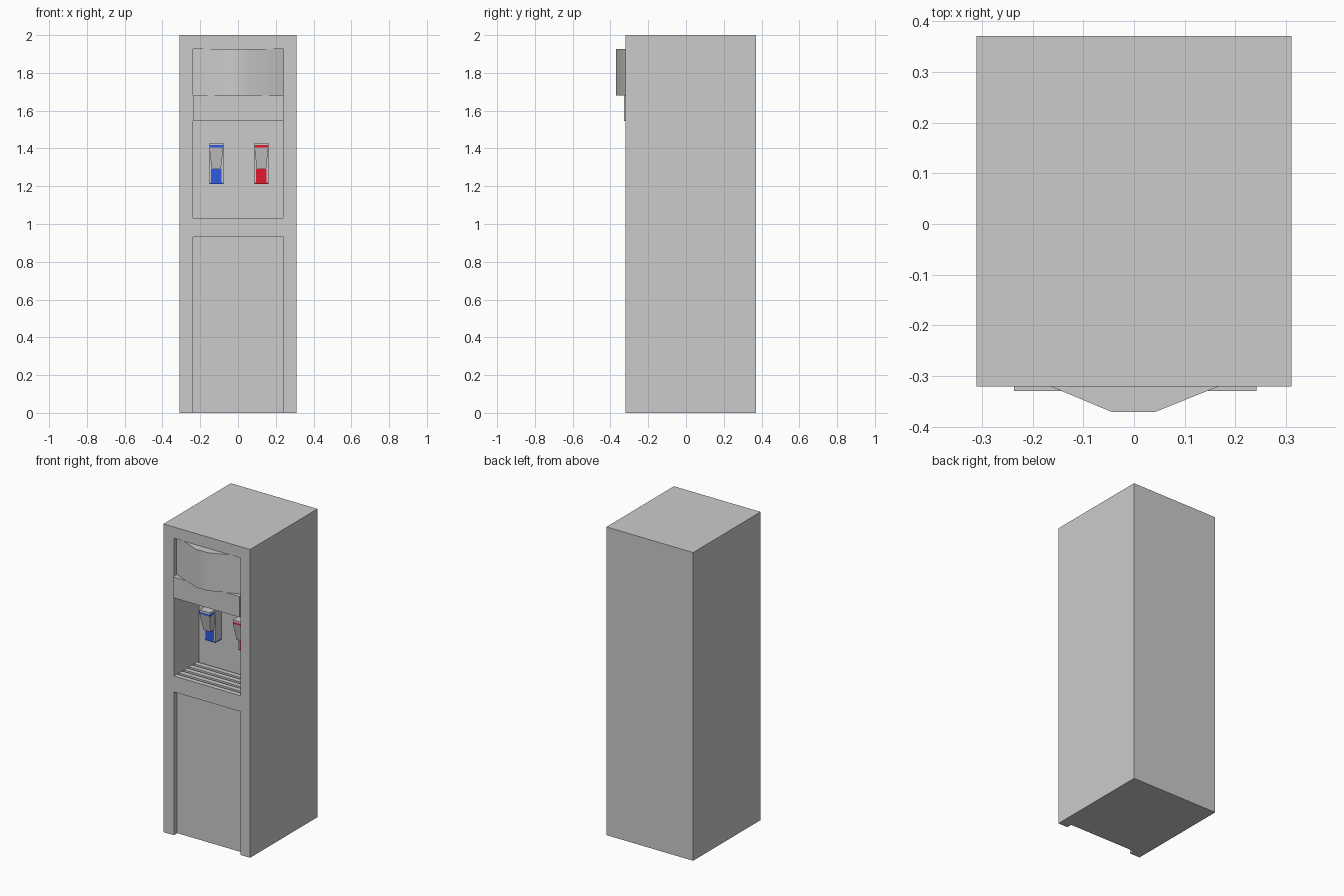
import bpy, bmesh, math

if "Cube" in bpy.data.objects:
    bpy.data.objects.remove(bpy.data.objects["Cube"])

X0, X1 = -0.237, 0.242        # sides of the front openings
FRONT, BACK = -0.32, 0.371    # cabinet faces
WALL = -0.06                  # rear wall of the dispensing alcove


def material(name, rgb):
    m = bpy.data.materials.new(name)
    m.diffuse_color = (*rgb, 1)
    m.use_nodes = True
    m.node_tree.nodes["Principled BSDF"].inputs["Base Color"].default_value = m.diffuse_color
    return m


def from_bmesh(name, bm, mat=None):
    bmesh.ops.recalc_face_normals(bm, faces=bm.faces)
    me = bpy.data.meshes.new(name)
    bm.to_mesh(me)
    bm.free()
    ob = bpy.data.objects.new(name, me)
    bpy.context.collection.objects.link(ob)
    if mat:
        me.materials.append(mat)
    return ob


def loft(name, lower, upper, mat=None):
    """Closed solid between two matching rings of points."""
    bm = bmesh.new()
    a = [bm.verts.new(p) for p in lower]
    b = [bm.verts.new(p) for p in upper]
    n = len(a)
    bm.faces.new(a)
    bm.faces.new(b)
    for i in range(n):
        j = (i + 1) % n
        bm.faces.new((a[i], a[j], b[j], b[i]))
    return from_bmesh(name, bm, mat)


def ring(x0, x1, y0, y1, z):
    return [(x0, y0, z), (x1, y0, z), (x1, y1, z), (x0, y1, z)]


def box(name, x0, x1, y0, y1, z0, z1, mat=None):
    return loft(name, ring(x0, x1, y0, y1, z0), ring(x0, x1, y0, y1, z1), mat)


def select_only(ob):
    bpy.ops.object.select_all(action='DESELECT')
    ob.select_set(True)
    bpy.context.view_layer.objects.active = ob


def cut(target, *dims):
    cutter = box("cutter", *dims)
    cutter.hide_render = True
    mod = target.modifiers.new("opening", 'BOOLEAN')
    mod.operation, mod.solver, mod.object = 'DIFFERENCE', 'EXACT', cutter
    select_only(target)
    bpy.ops.object.modifier_apply(modifier=mod.name)
    bpy.data.objects.remove(cutter)


# Cabinet with recessed door, alcove and panel pocket
cabinet = box("cabinet", -0.311, 0.311, FRONT, BACK, 0, 2)
cut(cabinet, X0, X1, -0.5, -0.285, -0.1, 0.93)
cut(cabinet, X0, X1, -0.5, WALL, 1.01, 1.545)
cut(cabinet, X0, X1, -0.5, -0.28, 1.68, 1.927)

# Bulging top panel
profile = [(X0, -0.275), (X0, -0.29), (-0.043, -0.371), (0.041, -0.371),
           (X1, -0.29), (X1, -0.275)]
panel = loft("top_panel", [(x, y, 1.68) for x, y in profile],
             [(x, y, 1.927) for x, y in profile])
select_only(panel)
bpy.ops.object.shade_smooth_by_angle(angle=math.radians(30))

# Raised fascia above the alcove
box("fascia", X0, X1, -0.329, -0.31, 1.545, 1.68)

# Drip tray: slats lying across the alcove floor
SLATS, PITCH = 5, 0.052
for i in range(SLATS):
    y = FRONT + i * PITCH
    box(f"tray_slat_{i + 1}", X0, X1, y, y + 0.032, 1.005, 1.033)

# Cold and hot taps
blue = material("blue", (0.03, 0.1, 0.75))
red = material("red", (0.75, 0.01, 0.03))
for label, cx, mat in (("cold", -0.115, blue), ("hot", 0.124, red)):
    h = 0.037
    box(label + "_tap_mount", cx - h, cx + h, -0.12, WALL + 0.005, 1.22, 1.43)
    box(label + "_tap_foot", cx - h, cx + h, -0.12, WALL + 0.005, 1.213, 1.22, mat)
    box(label + "_tap_pad", cx - 0.028, cx + 0.028, -0.124, -0.115, 1.218, 1.292, mat)
    box(label + "_tap_cap", cx - h, cx + h, -0.177, -0.115, 1.417, 1.43)
    box(label + "_tap_stripe", cx - h, cx + h, -0.177, -0.115, 1.405, 1.417, mat)
    loft(label + "_tap_lever", ring(cx - 0.025, cx + 0.025, -0.155, -0.115, 1.295),
         ring(cx - h, cx + h, -0.177, -0.115, 1.405))
